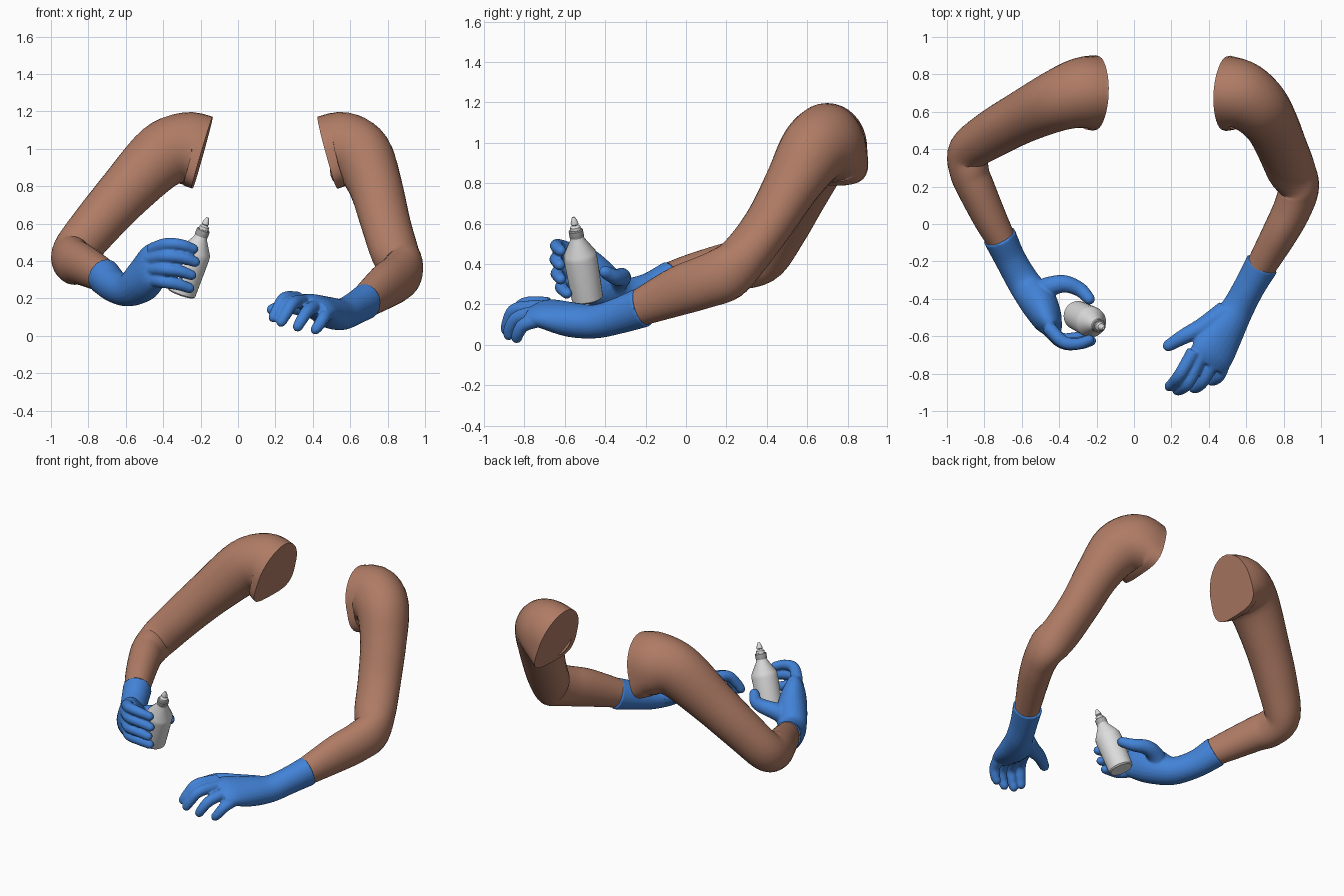
import bpy, bmesh, math
from mathutils import Vector

cube = bpy.data.objects.get("Cube")
if cube:
    bpy.data.objects.remove(cube, do_unlink=True)


def material(name, rgb):
    m = bpy.data.materials.new(name)
    m.use_nodes = True
    m.diffuse_color = (*rgb, 1)
    m.node_tree.nodes["Principled BSDF"].inputs["Base Color"].default_value = (*rgb, 1)
    return m


SKIN = material("skin", (0.43, 0.2, 0.13))
BLUE = material("blue rubber", (0.055, 0.225, 0.68))
PLASTIC = material("pale grey plastic", (0.72, 0.72, 0.72))
COLLAR = material("mid grey plastic", (0.42, 0.42, 0.42))


def skin_rings(bm, rings):
    """Bridge a row of vertex rings and close both ends."""
    loops = [[bm.verts.new(p) for p in ring] for ring in rings]
    n = len(loops[0])
    for a, b in zip(loops, loops[1:]):
        for i in range(n):
            j = (i + 1) % n
            bm.faces.new((a[i], a[j], b[j], b[i]))
    bm.faces.new(loops[0][::-1])
    bm.faces.new(loops[-1])


def spline(keys, steps):
    """Smooth curve through section keys (position and two radii)."""
    pts = [Vector(k) for k in keys]
    pts = [pts[0] * 2 - pts[1]] + pts + [pts[-1] * 2 - pts[-2]]
    out = []
    for a, b, c, d in zip(pts, pts[1:], pts[2:], pts[3:]):
        for s in range(steps):
            t = s / steps
            out.append((b * 2 + (c - a) * t + (a * 2 - b * 5 + c * 4 - d) * t ** 2
                        + (b * 3 - a - c * 3 + d) * t ** 3) / 2)
    return out + [pts[-2]]


def loft(bm, keys, up=(0, 0, 1), sides=24, steps=5, round_end=False, square=0):
    """Sweep ellipses along a path; square widens the lower start of it."""
    samples = spline(keys, steps)
    centres = [Vector(s[:3]) for s in samples]
    rings = []

    def ring(c, t, ra, rb, box=0):
        side = Vector(up).cross(t).normalized()
        top = t.cross(side).normalized()
        pts = []
        for i in range(sides):
            a = math.tau * i / sides
            ca, sa = math.cos(a), math.sin(a)
            if sa < 0:
                ca = math.copysign(abs(ca) ** (1 - box), ca)
                sa = -abs(sa) ** (1 - box)
            pts.append(c + side * ca * ra * (1 - 0.25 * box * sa) + top * sa * rb)
        rings.append(pts)

    for i, s in enumerate(samples):
        t = (centres[min(i + 1, len(centres) - 1)] - centres[max(i - 1, 0)]).normalized()
        ring(centres[i], t, s[3], s[4], square * max(0, 1 - i / 9))
    if round_end:
        for along, scale in ((0.5, 0.86), (0.85, 0.52), (1, 0.15)):
            ring(centres[-1] + t * s[3] * along, t, s[3] * scale, s[4] * scale)
    skin_rings(bm, rings)


def finish(name, bm, mat):
    bmesh.ops.recalc_face_normals(bm, faces=bm.faces)
    me = bpy.data.meshes.new(name)
    bm.to_mesh(me)
    bm.free()
    me.materials.append(mat)
    ob = bpy.data.objects.new(name, me)
    bpy.context.collection.objects.link(ob)
    bpy.ops.object.select_all(action='DESELECT')
    ob.select_set(True)
    bpy.context.view_layer.objects.active = ob
    bpy.ops.object.shade_smooth_by_angle(angle=math.radians(38))
    return ob


def arm(name, keys):
    bm = bmesh.new()
    loft(bm, keys, sides=32, square=0.45)
    finish(name, bm, SKIN)


def glove(name, hand, fingers, thumb, up):
    """Hand, fingers and thumb fused into one soft skin."""
    bm = bmesh.new()
    loft(bm, hand, up=up)
    for path, r0, r1 in [(f, 0.038, 0.028) for f in fingers] + [(thumb, 0.062, 0.032)]:
        last = len(path) - 1
        keys = []
        for i, p in enumerate(path):
            r = r0 + (r1 - r0) * i / last
            keys.append((*p, r, r))
        loft(bm, keys, up=(0.3, 0.2, 1), sides=14, round_end=True)
    ob = finish(name, bm, BLUE)
    fuse = ob.modifiers.new("fuse", 'REMESH')
    fuse.mode = 'VOXEL'
    fuse.voxel_size = 0.007
    fuse.use_smooth_shade = True
    soft = ob.modifiers.new("soften", 'SMOOTH')
    soft.factor = 0.5
    soft.iterations = 4


# Arms, from shoulder cut to wrist
arm("left_arm", [
    (0.48, 0.70, 0.98, 0.195, 0.20), (0.57, 0.69, 1.00, 0.185, 0.195),
    (0.665, 0.625, 0.95, 0.165, 0.175), (0.735, 0.53, 0.80, 0.145, 0.14),
    (0.79, 0.41, 0.60, 0.135, 0.12), (0.84, 0.29, 0.44, 0.13, 0.12),
    (0.88, 0.20, 0.355, 0.11, 0.135), (0.85, 0.09, 0.31, 0.103, 0.13),
    (0.785, -0.04, 0.265, 0.096, 0.122), (0.68, -0.225, 0.185, 0.08, 0.092)])
arm("right_arm", [
    (-0.19, 0.70, 0.98, 0.195, 0.20), (-0.28, 0.70, 1.00, 0.19, 0.195),
    (-0.41, 0.66, 0.96, 0.165, 0.175), (-0.60, 0.57, 0.77, 0.14, 0.148),
    (-0.76, 0.48, 0.59, 0.128, 0.133), (-0.88, 0.39, 0.44, 0.113, 0.125),
    (-0.88, 0.28, 0.40, 0.105, 0.125), (-0.84, 0.18, 0.385, 0.10, 0.113),
    (-0.77, 0.03, 0.35, 0.09, 0.10), (-0.715, -0.075, 0.32, 0.08, 0.09)])

# Open hand, relaxed with the palm down
glove("left_glove", [
    (0.685, -0.215, 0.185, 0.09, 0.10), (0.62, -0.33, 0.145, 0.083, 0.09),
    (0.555, -0.45, 0.115, 0.088, 0.083), (0.485, -0.57, 0.125, 0.108, 0.082),
    (0.42, -0.69, 0.155, 0.122, 0.062), (0.385, -0.75, 0.16, 0.11, 0.042)],
    [[(0.32, -0.68, 0.20), (0.25, -0.80, 0.20), (0.21, -0.85, 0.14), (0.19, -0.868, 0.10)],
     [(0.36, -0.70, 0.185), (0.295, -0.84, 0.175), (0.255, -0.88, 0.115), (0.232, -0.89, 0.075)],
     [(0.43, -0.72, 0.165), (0.375, -0.83, 0.135), (0.34, -0.87, 0.085), (0.32, -0.877, 0.05)],
     [(0.49, -0.71, 0.13), (0.46, -0.80, 0.10), (0.435, -0.83, 0.06), (0.415, -0.838, 0.035)]],
    [(0.49, -0.47, 0.13), (0.37, -0.55, 0.15), (0.27, -0.60, 0.16), (0.185, -0.65, 0.14)],
    (0.4, 0, 1))

# Gripping hand, fingers in front of the bottle and thumb behind it
glove("right_glove", [
    (-0.72, -0.065, 0.32, 0.09, 0.10), (-0.66, -0.19, 0.265, 0.083, 0.088),
    (-0.585, -0.32, 0.245, 0.088, 0.088), (-0.51, -0.42, 0.295, 0.098, 0.115),
    (-0.46, -0.515, 0.365, 0.078, 0.125), (-0.425, -0.56, 0.385, 0.05, 0.115)],
    [[(-0.46, -0.55, 0.46), (-0.38, -0.63, 0.49), (-0.30, -0.64, 0.485), (-0.24, -0.62, 0.465)],
     [(-0.47, -0.55, 0.41), (-0.38, -0.635, 0.425), (-0.29, -0.64, 0.415), (-0.23, -0.625, 0.395)],
     [(-0.47, -0.55, 0.355), (-0.39, -0.63, 0.355), (-0.31, -0.635, 0.345), (-0.25, -0.62, 0.325)],
     [(-0.47, -0.53, 0.30), (-0.40, -0.61, 0.29), (-0.32, -0.61, 0.275), (-0.26, -0.59, 0.255)]],
    [(-0.52, -0.37, 0.28), (-0.45, -0.335, 0.32), (-0.37, -0.32, 0.335),
     (-0.29, -0.35, 0.335), (-0.24, -0.40, 0.36)],
    (0, 0, 1))


# Bottle, turned around a tilted axis
base = Vector((-0.305, -0.487, 0.225))
axis = (Vector((-0.163, -0.557, 0.63)) - base).normalized()
u = axis.orthogonal().normalized()
v = axis.cross(u)


def turned(name, profile, mat, sides=32):
    bm = bmesh.new()
    angles = [math.tau * i / sides for i in range(sides)]
    skin_rings(bm, [[base + axis * h + (u * math.cos(a) + v * math.sin(a)) * r
                     for a in angles] for r, h in profile])
    finish(name, bm, mat)


turned("bottle_body", [(0.07, 0), (0.078, 0.008), (0.083, 0.22), (0.08, 0.245),
                       (0.036, 0.32), (0.034, 0.335)], PLASTIC)
turned("bottle_collar", [(0.034, 0.33), (0.036, 0.335), (0.036, 0.365), (0.032, 0.37)], COLLAR)
turned("bottle_nozzle", [(0.028, 0.365), (0.026, 0.385), (0.014, 0.395), (0.019, 0.4),
                         (0.018, 0.41), (0.009, 0.433), (0.006, 0.437)], PLASTIC)
